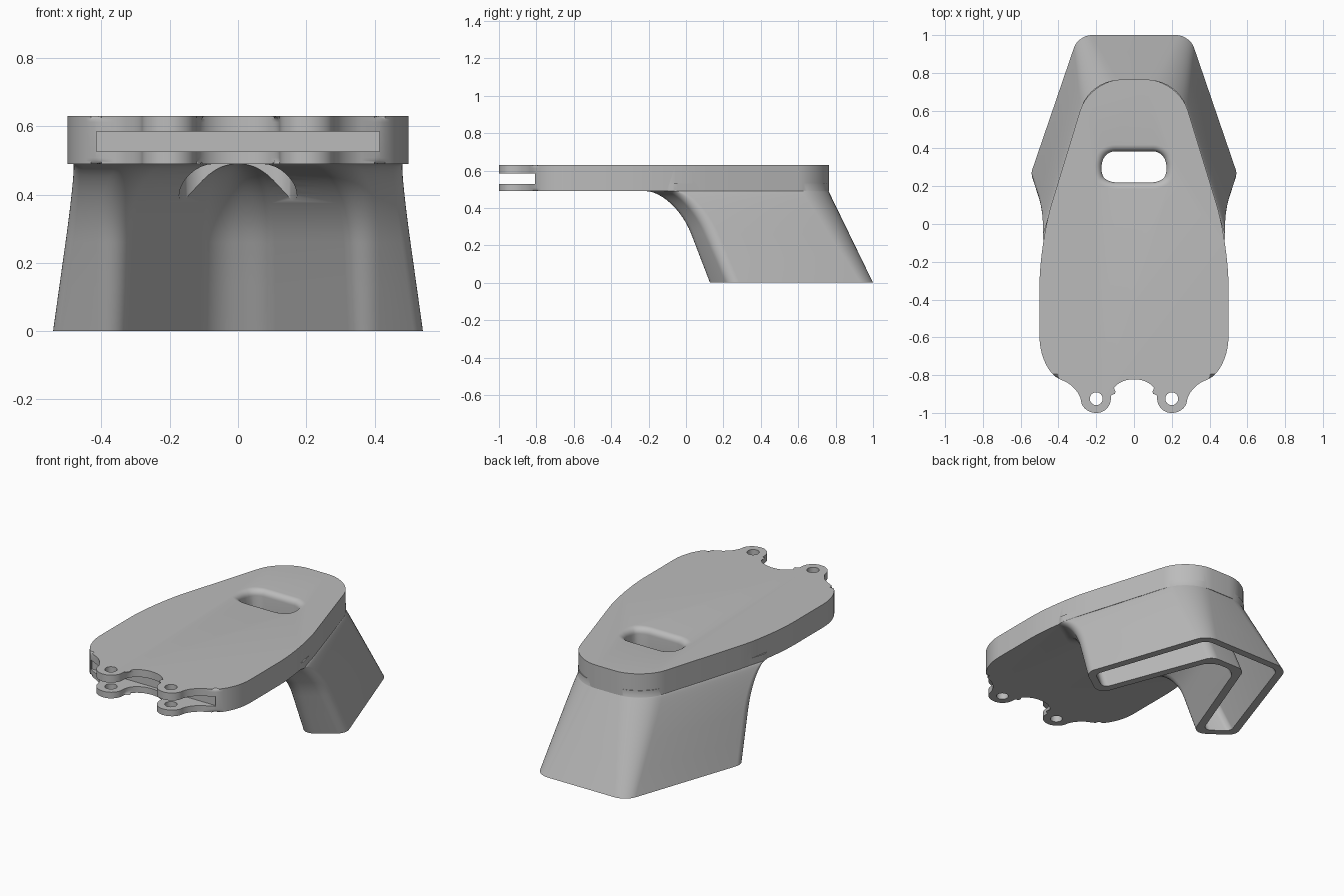
import bpy, bmesh, math
from mathutils import Vector

if "Cube" in bpy.data.objects:
    bpy.data.objects.remove(bpy.data.objects["Cube"])

grey = bpy.data.materials.new("matte grey")
grey.use_nodes = True
grey.diffuse_color = (0.5, 0.5, 0.5, 1)
grey.node_tree.nodes["Principled BSDF"].inputs["Base Color"].default_value = (0.5, 0.5, 0.5, 1)

PLATE_LOW, PLATE_HIGH = 0.49, 0.63


def mirrored(half):
    """Close a half outline of (x, y, rounding) across x = 0."""
    return half + [(-x, y, r) for x, y, r in reversed(half)]


def rounded(poly, steps=8):
    """Round each corner by its tangent length, with a fixed point count."""
    out, n = [], len(poly)
    for i, (x, y, r) in enumerate(poly):
        p = Vector((x, y))
        to_a = Vector(poly[i - 1][:2]) - p
        to_b = Vector(poly[(i + 1) % n][:2]) - p
        a = p + to_a.normalized() * min(r, to_a.length * 0.48)
        b = p + to_b.normalized() * min(r, to_b.length * 0.48)
        h1, h2 = a.lerp(p, 0.55), b.lerp(p, 0.55)
        for k in range(steps + 1):
            t = k / steps
            s = 1 - t
            out.append(a * s**3 + h1 * 3 * s * s * t + h2 * 3 * s * t * t + b * t**3)
    return out


def inset(poly, d):
    """Move every side of a clockwise outline inwards by d."""
    out, n = [], len(poly)
    for i, (x, y, r) in enumerate(poly):
        p = Vector((x, y))
        e1 = (p - Vector(poly[i - 1][:2])).normalized()
        e2 = (Vector(poly[(i + 1) % n][:2]) - p).normalized()
        n1, n2 = Vector((e1.y, -e1.x)), Vector((e2.y, -e2.x))
        q = p + (n1 + n2) * d / (1 + n1.dot(n2))
        out.append((q.x, q.y, max(r * 0.6, 0.02)))
    return out


def finish(name, bm):
    bmesh.ops.recalc_face_normals(bm, faces=bm.faces)
    mesh = bpy.data.meshes.new(name)
    bm.to_mesh(mesh)
    bm.free()
    mesh.materials.append(grey)
    ob = bpy.data.objects.new(name, mesh)
    bpy.context.collection.objects.link(ob)
    return ob


def loft(name, rings, rim=0):
    """Skin (z, outline) rings, close both ends, optionally round the end rims."""
    bm = bmesh.new()
    rows = [[bm.verts.new((p.x, p.y, z)) for p in ring] for z, ring in rings]
    n = len(rows[0])
    for low, high in zip(rows, rows[1:]):
        for i in range(n):
            j = (i + 1) % n
            bm.faces.new((low[i], low[j], high[j], high[i]))
    caps = [bm.faces.new(rows[0]), bm.faces.new(rows[-1])]
    if rim:
        edges = [e for f in caps for e in f.edges]
        bmesh.ops.bevel(bm, geom=edges, offset=rim, segments=4, profile=0.5, affect='EDGES')
    return finish(name, bm)


def combine(target, other, operation):
    mod = target.modifiers.new("combine", 'BOOLEAN')
    mod.operation, mod.object, mod.solver = operation, other, 'EXACT'
    bpy.context.view_layer.objects.active = target
    bpy.ops.object.modifier_apply(modifier=mod.name)
    bpy.data.objects.remove(other)


# Leg corners: bottom, top, rounding bottom and top, direction of the flare
LEG = [
    ((0.295, 1.0), (0.235, 0.762), 0.07, 0.15, (0, 0)),
    ((0.555, 0.24), (0.486, 0.03), 0.05, 0.05, (0.05, -0.7)),
    ((0.35, 0.095), (0.335, -0.105), 0.08, 0.10, (-0.5, -0.85)),
    ((0.085, 0.79), (0.08, 0.57), 0.07, 0.07, (-0.4, -1.0)),
]


def leg_outline(z, flare=0.18, start=0.26):
    t = min(z / PLATE_LOW, 1)
    f = min(max((z - start) / (PLATE_LOW - start), 0), 1)
    d = flare * (1 - math.sqrt(1 - f * f))
    half = []
    for low, high, r0, r1, way in LEG:
        p = Vector(low).lerp(Vector(high), t) + Vector(way) * d
        half.append((p.x, p.y, r0 + (r1 - r0) * t))
    return mirrored(half)


# Slanted U-shaped leg, flaring into the underside of the plate
curve = [0.26 + 0.23 * math.sin(math.pi / 2 * k / 12) for k in range(13)]
levels = [0, 0.13] + curve + [0.53]
leg = loft("leg", [(z, rounded(leg_outline(z))) for z in levels])

# Hollow inside the leg, open at the bottom
hollow = loft("leg_hollow", [(z, rounded(inset(leg_outline(max(z, 0), flare=0), 0.045)))
                             for z in (-0.02, 0, 0.2, 0.42)])
combine(leg, hollow, 'DIFFERENCE')

# Top plate with two hinge tabs at the front
plate_half = [
    (0.235, 0.765, 0.17), (0.5, -0.1, 0.22), (0.5, -0.77, 0.17),
    (0.29, -0.87, 0.08), (0.272, -1.0, 0.07), (0.128, -1.0, 0.07), (0.115, -0.822, 0.11),
]
plate_ring = rounded(mirrored(plate_half), 10)
body = loft("body", [(PLATE_LOW, plate_ring), (PLATE_HIGH, plate_ring)], rim=0.018)
combine(body, leg, 'UNION')


# Grip opening with a softened upper rim
def grip_ring(grow):
    return rounded(mirrored([(0.15 + grow, 0.385 + grow, 0.05 + grow),
                             (0.18 + grow, 0.29, 0.04),
                             (0.15 + grow, 0.22 - grow, 0.06 + grow)]))


soft = 0.035
grip = [(0.2, grip_ring(0))]
for k in range(7):
    a = math.pi / 2 * k / 6
    grip.append((PLATE_HIGH - soft + soft * math.sin(a), grip_ring(soft * (1 - math.cos(a)))))
grip.append((PLATE_HIGH + 0.05, grip_ring(soft)))
combine(body, loft("grip_opening", grip), 'DIFFERENCE')

# Slot across the front edge
slot_ring = [Vector(p) for p in ((-0.415, -1.1), (0.415, -1.1), (0.415, -0.8), (-0.415, -0.8))]
combine(body, loft("front_slot", [(0.527, slot_ring), (0.585, slot_ring)]), 'DIFFERENCE')

# Pin holes through the tabs
for side in (-1, 1):
    pin = [Vector((side * 0.2 + 0.034 * math.cos(a), -0.925 + 0.034 * math.sin(a)))
           for a in (math.tau * k / 32 for k in range(32))]
    combine(body, loft("pin_hole", [(0.4, pin), (0.7, pin)]), 'DIFFERENCE')

bpy.ops.object.select_all(action='DESELECT')
body.select_set(True)
bpy.context.view_layer.objects.active = body
bpy.ops.object.shade_smooth_by_angle(angle=math.radians(35))
